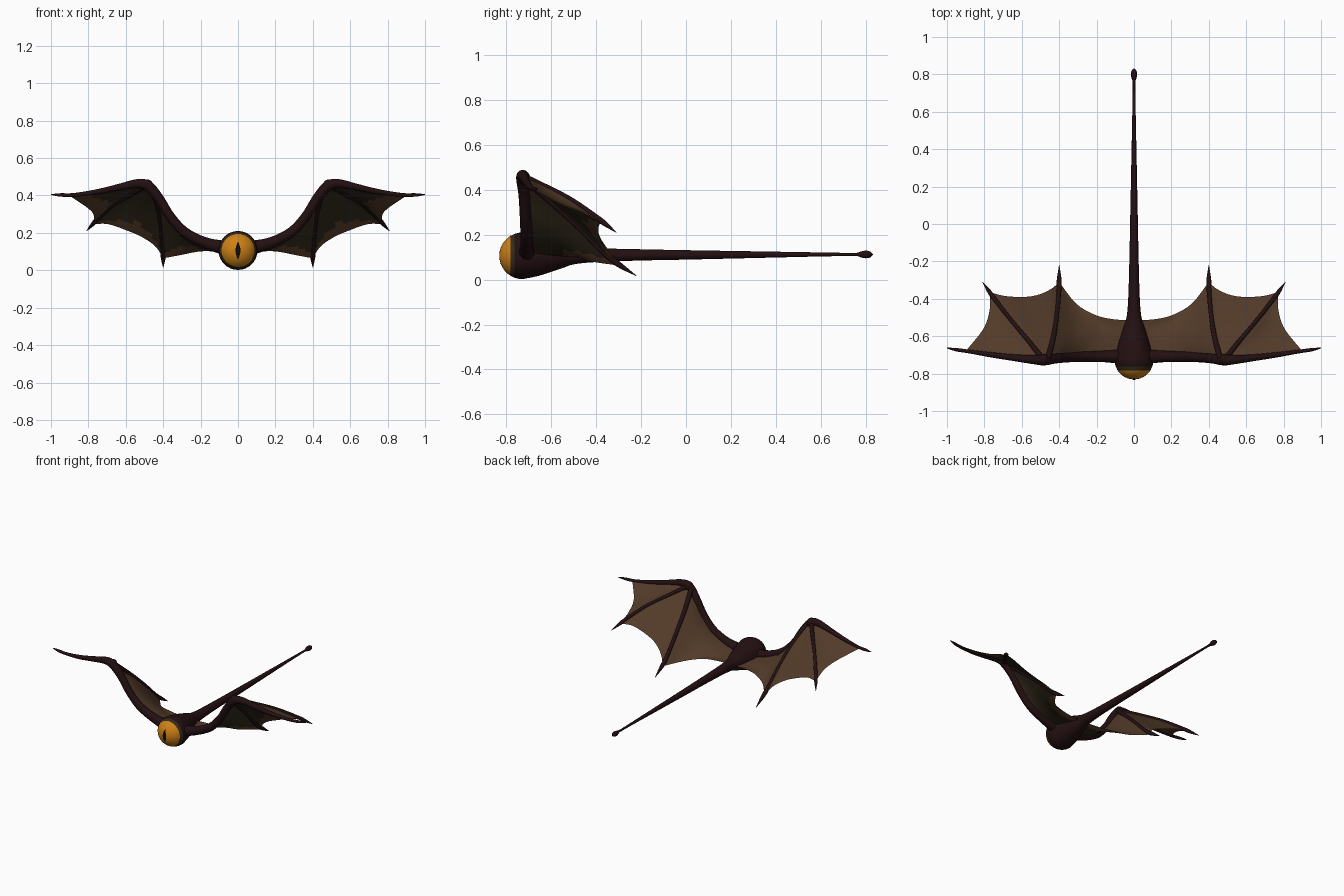
import bpy, bmesh, math
from mathutils import Vector

cube = bpy.data.objects.get("Cube")
if cube:
    bpy.data.objects.remove(cube, do_unlink=True)


def material(name, rgb):
    m = bpy.data.materials.new(name)
    m.use_nodes = True
    m.diffuse_color = (*rgb, 1)
    m.node_tree.nodes["Principled BSDF"].inputs["Base Color"].default_value = (*rgb, 1)
    m.node_tree.nodes["Principled BSDF"].inputs["Roughness"].default_value = 0.8
    return m


SKIN = material("dark_skin", (0.017, 0.005, 0.006))
TOP = material("wing_brown", (0.085, 0.043, 0.022))
EDGE = material("wing_edge_brown", (0.115, 0.056, 0.027))
UNDER = material("wing_shadow_brown", (0.035, 0.024, 0.012))
IRIS = material("eye_orange", (0.62, 0.22, 0.008))
PUPIL = material("pupil_black", (0.004, 0.003, 0.003))


def finish(name, bm, mats):
    bmesh.ops.remove_doubles(bm, verts=bm.verts, dist=1e-5)
    me = bpy.data.meshes.new(name)
    bm.to_mesh(me)
    bm.free()
    for m in mats:
        me.materials.append(m)
    ob = bpy.data.objects.new(name, me)
    bpy.context.collection.objects.link(ob)
    bpy.ops.object.select_all(action='DESELECT')
    ob.select_set(True)
    bpy.context.view_layer.objects.active = ob
    bpy.ops.object.shade_smooth_by_angle(angle=math.radians(50))
    return ob


def smooth_path(pts, n):
    """Sample a smooth curve through the points at n + 1 even parameters."""
    p = [Vector(q) for q in pts]
    p = [2 * p[0] - p[1]] + p + [2 * p[-1] - p[-2]]
    out = []
    for i in range(n + 1):
        s = i / n * (len(p) - 3)
        k = min(int(s), len(p) - 4)
        t = s - k
        a, b, c, d = p[k:k + 4]
        out.append(0.5 * (2 * b + (c - a) * t + (2 * a - 5 * b + 4 * c - d) * t * t
                          + (3 * b - a - 3 * c + d) * t ** 3))
    return out


def tube(path, ref, sides):
    """Skin a list of (x, y, z, radius) with round rings and closed ends."""
    bm = bmesh.new()
    rings = []
    for i, q in enumerate(path):
        t = path[min(i + 1, len(path) - 1)].xyz - path[max(i - 1, 0)].xyz
        u = t.cross(ref).normalized()
        w = t.cross(u).normalized()
        r = max(q.w, 0.0005)
        angles = [math.tau * j / sides for j in range(sides)]
        rings.append([bm.verts.new(q.xyz + r * (u * math.cos(a) + w * math.sin(a))) for a in angles])
    for a, b in zip(rings, rings[1:]):
        for j in range(sides):
            k = (j + 1) % sides
            bm.faces.new((a[j], a[k], b[k], b[j]))
    bm.faces.new(rings[0])
    bm.faces.new(rings[-1])
    bmesh.ops.recalc_face_normals(bm, faces=bm.faces)
    return bm


# Round head, tapering body, long tail with a bulb at the end
CY, CZ, R = -0.727, 0.106, 0.104
IRIS_A, RIM_A = 58, 70
stations = [Vector((0, CY - R * math.cos(math.radians(a)), CZ, R * math.sin(math.radians(a))))
            for a in (0, 10, 20, 30, 40, 50, IRIS_A, RIM_A, 80, 90)]
taper = [(0, -0.727, .106, .104), (0, -.66, .106, .09), (0, -.6, .107, .072), (0, -.55, .107, .056),
         (0, -.5, .108, .04), (0, -.4, .109, .031), (0, -.2, .11, .025), (0, 0, .11, .021),
         (0, .3, .111, .015), (0, .6, .112, .009), (0, .75, .112, .007), (0, .775, .112, .012),
         (0, .8, .112, .017), (0, .82, .112, .013), (0, .832, .112, .001)]
bm = tube(stations + smooth_path(taper, 56)[1:], Vector((1, 0, 0)), 32)
for f in bm.faces:
    y = f.calc_center_median().y
    if y < CY - R * math.cos(math.radians(IRIS_A)):
        f.material_index = 1
    elif y < CY - R * math.cos(math.radians(RIM_A)):
        f.material_index = 2
finish("body_and_tail", bm, [SKIN, IRIS, UNDER])

# Slit pupil lying on the eye
bm = bmesh.new()
rows = []
for i in range(13):
    t = i / 6 - 1
    z, half = 0.047 * t, 0.013 * (1 - t * t)
    rows.append([bm.verts.new((x, CY - math.sqrt((R + 0.002) ** 2 - x * x - z * z), CZ + z))
                 for x in (-half, 0, half)])
for a, b in zip(rows, rows[1:]):
    for j in range(2):
        bm.faces.new((a[j], a[j + 1], b[j + 1], b[j]))
finish("pupil", bm, [PUPIL])

# Wing bones on the left side: x, y, z, radius
upper_arm = [(.05, -.71, .115, .04), (.17, -.708, .145, .03), (.28, -.71, .2, .027),
             (.36, -.715, .285, .025), (.42, -.72, .38, .026), (.48, -.728, .45, .028)]
forearm = [(.48, -.728, .45, .028), (.54, -.725, .463, .024), (.64, -.715, .443, .018),
           (.76, -.7, .418, .014), (.88, -.682, .403, .01), (.95, -.672, .403, .009),
           (1.0, -.663, .405, .002)]
inner_finger = [(.46, -.72, .45, .016), (.43, -.6, .345, .014), (.412, -.48, .235, .012),
                (.402, -.36, .115, .013), (.4, -.3, .068, .013), (.4, -.22, .016, .001)]
outer_finger = [(.49, -.72, .455, .016), (.56, -.63, .415, .013), (.66, -.51, .355, .011),
                (.75, -.395, .275, .012), (.775, -.36, .248, .011), (.81, -.31, .21, .001)]

# Free edges of the three wing panels, body to tip
edge_inner = [(.03, -.515, .107), (.12, -.508, .107), (.21, -.485, .104), (.31, -.425, .085), (.4, -.31, .068)]
edge_mid = [(.4, -.31, .068), (.44, -.345, .13), (.51, -.378, .18), (.59, -.39, .215), (.69, -.385, .25),
            (.77, -.365, .252)]
edge_outer = [(.77, -.365, .252), (.772, -.46, .3), (.805, -.56, .338), (.9, -.68, .402)]


def xyz(pts):
    return [p[:3] for p in pts]


elbow = [(.475, -.72, .45)] * 2
panels = [
    ("inner", xyz(upper_arm[:-1]) + elbow[:1], edge_inner,
     [upper_arm[0][:3], (.04, -.61, .11), edge_inner[0]], elbow[:1] + xyz(inner_finger[1:4]) + edge_inner[-1:]),
    ("middle", elbow, edge_mid,
     elbow[:1] + xyz(inner_finger[1:4]) + edge_mid[:1], elbow[:1] + xyz(outer_finger[1:4]) + edge_mid[-1:]),
    ("outer", elbow, edge_outer,
     elbow[:1] + xyz(outer_finger[1:4]) + edge_outer[:1], elbow[:1] + xyz(forearm[1:4]) + edge_outer[-1:]),
]


def membrane(name, lead, trail, start, end, side):
    """Stretch a patch between four curves, with a brown top and a two-tone underside."""
    n = 16
    lead, trail, start, end = (smooth_path(c, n) for c in (lead, trail, start, end))
    bm = bmesh.new()
    for drop in (0, 0.004):
        grid = []
        for i in range(n + 1):
            v = i / n
            row = []
            for j in range(n + 1):
                u = j / n
                p = lead[j] * (1 - v) + trail[j] * v + start[i] * (1 - u) + end[i] * u
                p -= (lead[0] * (1 - u) + lead[n] * u) * (1 - v) + (trail[0] * (1 - u) + trail[n] * u) * v
                row.append(bm.verts.new((p.x * side, p.y, p.z - drop)))
            grid.append(row)
        for i in range(n):
            for j in range(n):
                quad = [grid[i][j], grid[i + 1][j], grid[i + 1][j + 1], grid[i][j + 1]]
                # The top winds upward and the underside downward
                if (side > 0) == (drop > 0):
                    quad.reverse()
                f = bm.faces.new(quad)
                if drop:
                    pale_from = 0.62 + 0.2 * abs(2 * (j + 0.5) / n - 1)
                    f.material_index = 2 if (i + 0.5) / n > pale_from else 1
    bmesh.ops.dissolve_degenerate(bm, dist=1e-6, edges=bm.edges)
    finish(name, bm, [TOP, UNDER, EDGE])


# Both wings
bones = [("arm", upper_arm + forearm[1:], Vector((0, 1, 0)), 48),
         ("inner_finger", inner_finger, Vector((1, 0, 0)), 24),
         ("outer_finger", outer_finger, Vector((1, 0, 0)), 24)]
for label, side in (("left", 1), ("right", -1)):
    for name, pts, ref, n in bones:
        path = [Vector((p.x * side, p.y, p.z, p.w)) for p in smooth_path(pts, n)]
        finish(f"{label}_{name}", tube(path, ref, 12), [SKIN])
    for name, *curves in panels:
        membrane(f"{label}_{name}_membrane", *curves, side)
    # Knuckle at the bend of the wing
    bm = bmesh.new()
    bmesh.ops.create_uvsphere(bm, u_segments=16, v_segments=10, radius=0.031)
    bmesh.ops.translate(bm, verts=bm.verts, vec=(0.485 * side, -0.725, 0.455))
    finish(f"{label}_knuckle", bm, [SKIN])
